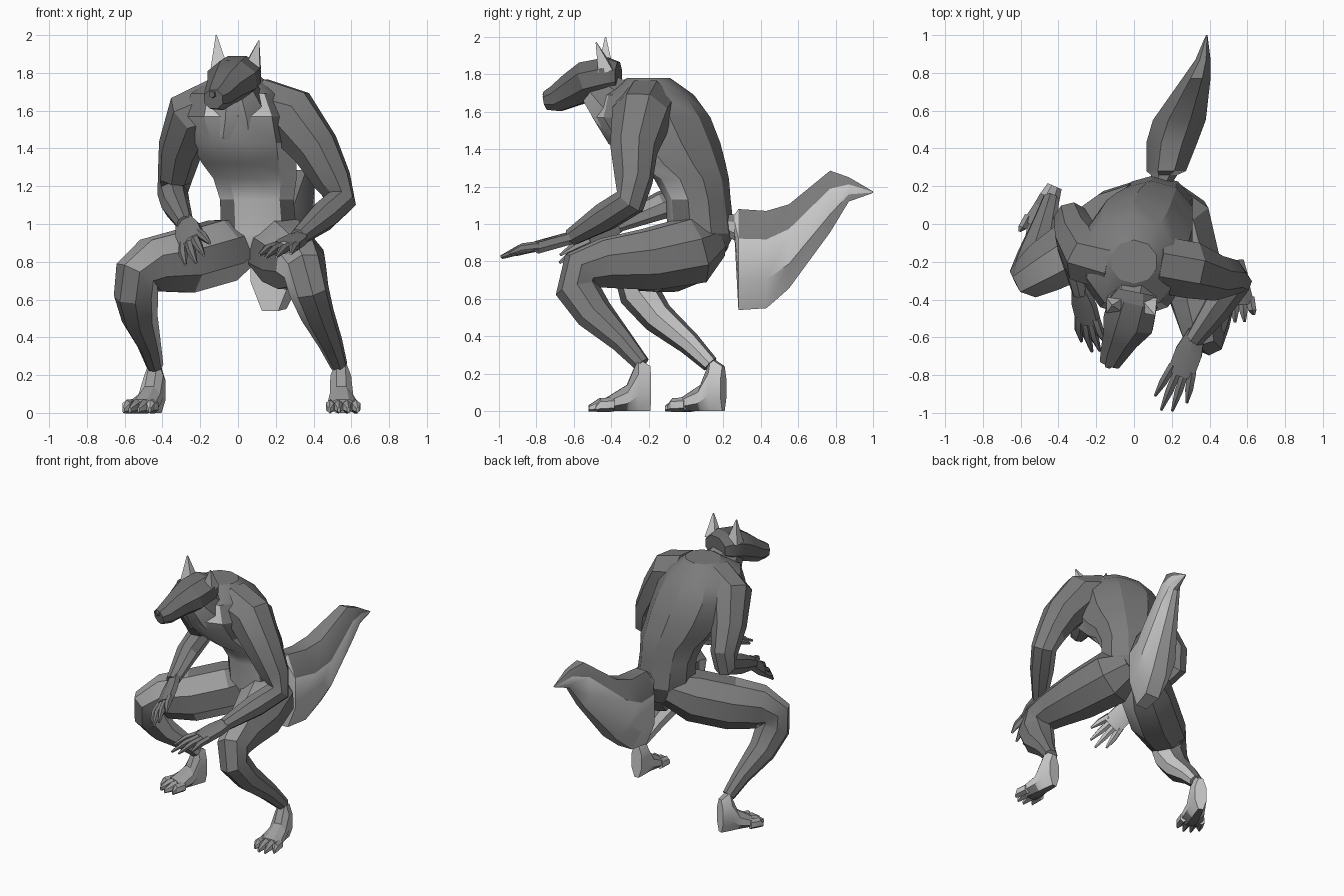
import bpy, bmesh, math
from mathutils import Vector

cube = bpy.data.objects.get("Cube")
if cube:
    bpy.data.objects.remove(cube, do_unlink=True)

UP = Vector((0, 0, 1))
BACK = Vector((0, 1, 0))


def material(name, value):
    mat = bpy.data.materials.new(name)
    mat.use_nodes = True
    colour = (value, value, value, 1)
    mat.diffuse_color = colour
    mat.node_tree.nodes["Principled BSDF"].inputs["Base Color"].default_value = colour
    return mat


MATERIALS = [material("grey fur", 0.2), material("pale fur", 0.6),
             material("dark fur", 0.15), material("light grey fur", 0.34)]
GREY, PALE, DARK, MID = range(len(MATERIALS))


def loft(name, rings, ref=UP, rule=lambda n, c: GREY, axis=None, sides=8):
    """Skin a tube over rings of (x, y, z, half width, half depth)."""
    bm = bmesh.new()
    centres = [Vector(r[:3]) for r in rings]
    last = len(rings) - 1
    loops, previous, depth = [], None, None
    for i, ring in enumerate(rings):
        tangent = axis or (centres[min(i + 1, last)] - centres[max(i - 1, 0)]).normalized()
        if previous is None:
            depth = (ref - tangent * ref.dot(tangent)).normalized()
        else:
            depth = previous.rotation_difference(tangent) @ depth
        previous = tangent
        across = tangent.cross(depth)
        grow = 1 / math.cos(math.pi / sides)
        loop = []
        for k in range(sides):
            angle = math.tau * (k + 0.5) / sides
            offset = across * (math.cos(angle) * ring[3]) + depth * (math.sin(angle) * ring[-1])
            loop.append(bm.verts.new(centres[i] + offset * grow))
        loops.append(loop)
    for low, high in zip(loops, loops[1:]):
        for k in range(sides):
            j = (k + 1) % sides
            bm.faces.new((low[k], low[j], high[j], high[k]))
    bm.faces.new(loops[0])
    bm.faces.new(loops[-1])
    bmesh.ops.recalc_face_normals(bm, faces=bm.faces)
    bm.normal_update()
    for face in bm.faces:
        face.material_index = rule(face.normal, face.calc_center_median())
    mesh = bpy.data.meshes.new(name)
    bm.to_mesh(mesh)
    bm.free()
    for mat in MATERIALS:
        mesh.materials.append(mat)
    obj = bpy.data.objects.new(name, mesh)
    bpy.context.collection.objects.link(obj)
    bpy.ops.object.select_all(action='DESELECT')
    obj.select_set(True)
    bpy.context.view_layer.objects.active = obj
    bpy.ops.object.shade_smooth_by_angle(angle=math.radians(28))


# Colour rules
def front_pale(n, c):
    return PALE if n.dot(Vector((0, -0.9, -0.42))) > 0.62 else GREY


def foot_rule(n, c):
    if n.z < -0.6:
        return GREY
    return MID if n.z > 0.6 or n.y < -0.6 else PALE


def head_rule(n, c):
    return GREY if n.z < -0.3 else DARK


def tail_rule(n, c):
    return GREY if n.z > 0.35 else PALE


def leg_rule(side):
    def rule(n, c):
        if n.x * side < -0.5 and c.z < 0.8:
            return PALE
        return MID if n.dot(Vector((0, -0.5, 0.85))) > 0.72 and c.y < -0.1 else GREY
    return rule


def arm_rule(side):
    return lambda n, c: MID if n.x * side < -0.4 and c.z < 1.16 else GREY


# Torso and neck, hunched forward with a deep chest
loft("torso", [
    (0.11, 0.08, 0.82, 0.14, 0.11),
    (0.11, 0.08, 0.95, 0.2, 0.17),
    (0.1, 0.065, 1.13, 0.195, 0.165),
    (0.09, 0.03, 1.24, 0.22, 0.19),
    (0.06, -0.04, 1.32, 0.25, 0.24),
    (0.03, -0.115, 1.43, 0.28, 0.285),
    (0, -0.185, 1.57, 0.29, 0.3),
    (-0.01, -0.21, 1.69, 0.24, 0.24),
    (0, -0.2, 1.78, 0.12, 0.11),
], BACK, front_pale, UP, sides=10)
loft("neck", [(-0.01, -0.3, 1.56, 0.17, 0.15), (-0.01, -0.39, 1.65, 0.14, 0.14),
              (-0.02, -0.48, 1.73, 0.1, 0.1)], BACK, front_pale)

# Head, nose and ears
loft("head", [
    (0.01, -0.36, 1.79, 0.095, 0.075),
    (0, -0.41, 1.79, 0.125, 0.1),
    (-0.03, -0.52, 1.765, 0.135, 0.105),
    (-0.07, -0.6, 1.72, 0.095, 0.09),
    (-0.11, -0.69, 1.67, 0.07, 0.07),
    (-0.13, -0.745, 1.66, 0.052, 0.05),
], UP, head_rule)
loft("nose", [(-0.13, -0.73, 1.69, 0.025), (-0.14, -0.76, 1.685, 0.015)],
     rule=lambda n, c: DARK, sides=6)
for side, base, tip in (("right", (-0.1, -0.43, 1.83), (-0.115, -0.43, 2.0)),
                        ("left", (0.075, -0.43, 1.82), (0.11, -0.48, 1.97))):
    loft(side + "_ear", [(*base, 0.045, 0.04), (*tip, 0.003)], BACK, lambda n, c: PALE, sides=4)

# Arms, bent at the elbow
loft("left_arm", [
    (0.11, -0.21, 1.61, 0.15, 0.16),
    (0.28, -0.24, 1.57, 0.15, 0.15),
    (0.41, -0.28, 1.4, 0.12),
    (0.5, -0.28, 1.23, 0.095),
    (0.54, -0.3, 1.12, 0.08),
    (0.45, -0.43, 1.04, 0.075),
    (0.32, -0.61, 0.93, 0.045),
], rule=arm_rule(1))
loft("right_arm", [
    (-0.1, -0.21, 1.61, 0.15, 0.16),
    (-0.24, -0.18, 1.57, 0.14),
    (-0.305, -0.07, 1.4, 0.11),
    (-0.335, 0.03, 1.24, 0.085),
    (-0.345, 0.03, 1.16, 0.075),
    (-0.33, -0.13, 1.1, 0.07),
    (-0.28, -0.37, 1.0, 0.042),
], rule=arm_rule(-1))


def hand(side, wrist, tip, knuckle_side):
    """Flat palm with four spread fingers, pale underneath."""
    def rule(n, c):
        return PALE if n.dot(knuckle_side) < -0.2 else GREY
    start, reach = Vector(wrist), Vector(tip) - Vector(wrist)
    across = reach.cross(knuckle_side).normalized()
    spots = [start + reach * t for t in (-0.08, 0.2, 0.5)]
    loft(side + "_palm", [(*p, w, 0.03) for p, w in zip(spots, (0.045, 0.072, 0.072))],
         knuckle_side, rule, sides=6)
    for k, length in enumerate((0.8, 0.96, 1.0, 0.86)):
        spread = (k - 1.5) / 1.5
        root = start + reach * 0.42 + across * spread * 0.054
        end = start + reach * length + across * spread * 0.085
        knuckle = root.lerp(end, 0.55) + knuckle_side * 0.012
        loft(f"{side}_finger_{k}", [(*root, 0.022), (*knuckle, 0.021), (*end, 0.007)],
             knuckle_side, rule, sides=6)


hand("left", (0.32, -0.6, 0.93), (0.17, -0.995, 0.82), UP)
hand("right", (-0.28, -0.36, 1.0), (-0.2, -0.68, 0.81), Vector((-0.6, 0, 0.8)))

# Legs, deeply crouched
loft("left_leg", [
    (0.16, 0.15, 0.92, 0.1),
    (0.22, 0.04, 0.86, 0.175),
    (0.29, -0.2, 0.81, 0.16),
    (0.33, -0.43, 0.79, 0.125, 0.13),
    (0.355, -0.56, 0.75, 0.105, 0.115),
    (0.375, -0.58, 0.65, 0.095, 0.115),
    (0.42, -0.49, 0.52, 0.08, 0.1),
    (0.49, -0.34, 0.37, 0.06),
    (0.535, -0.235, 0.25, 0.042),
], UP, leg_rule(1))
loft("right_leg", [
    (0.06, 0.13, 0.92, 0.11),
    (-0.08, 0.03, 0.86, 0.165),
    (-0.29, -0.12, 0.8, 0.165),
    (-0.46, -0.22, 0.78, 0.14),
    (-0.535, -0.27, 0.73, 0.11, 0.115),
    (-0.54, -0.25, 0.63, 0.1, 0.11),
    (-0.52, -0.15, 0.5, 0.08, 0.09),
    (-0.47, 0.02, 0.36, 0.058),
    (-0.44, 0.13, 0.25, 0.042),
], UP, leg_rule(-1))


def foot(side, heel, tip):
    """Tall heel that slopes down to four short toes."""
    start, reach = Vector(heel), Vector(tip) - Vector(heel)
    heading = reach.normalized()
    across = heading.cross(UP)
    rings = []
    for t, width, half in ((0, 0.04, 0.12), (0.2, 0.055, 0.14), (0.38, 0.062, 0.07), (0.72, 0.082, 0.035)):
        rings.append((*(start + reach * t + UP * half), width, half))
    loft(side + "_foot", rings, UP, foot_rule, heading)
    for k, length in enumerate((0.9, 1.0, 1.0, 0.9)):
        shift = across * (k - 1.5) * 0.042
        root = start + reach * 0.6 + shift + UP * 0.035
        joint = start + reach * 0.82 + shift * 1.1 + UP * 0.033
        end = start + reach * length + shift * 1.2 + UP * 0.015
        loft(f"{side}_toe_{k}", [(*root, 0.022, 0.033), (*joint, 0.022, 0.032), (*end, 0.007, 0.014)],
             UP, foot_rule, heading, sides=6)


foot("left", (0.54, -0.19, 0), (0.56, -0.52, 0))
foot("right", (-0.42, 0.2, 0), (-0.55, -0.1, 0))

# Bushy tail, deep in side view and curling up to a point
loft("tail", [
    (0.14, 0.2, 1.0, 0.05, 0.05),
    (0.16, 0.26, 0.98, 0.07, 0.07),
    (0.17, 0.28, 0.81, 0.105, 0.27),
    (0.2, 0.43, 0.81, 0.135, 0.26),
    (0.24, 0.55, 0.88, 0.14, 0.225),
    (0.33, 0.77, 1.12, 0.075, 0.165),
    (0.365, 0.87, 1.185, 0.04, 0.065),
    (0.385, 1.0, 1.17, 0.004),
], UP, tail_rule, BACK)
